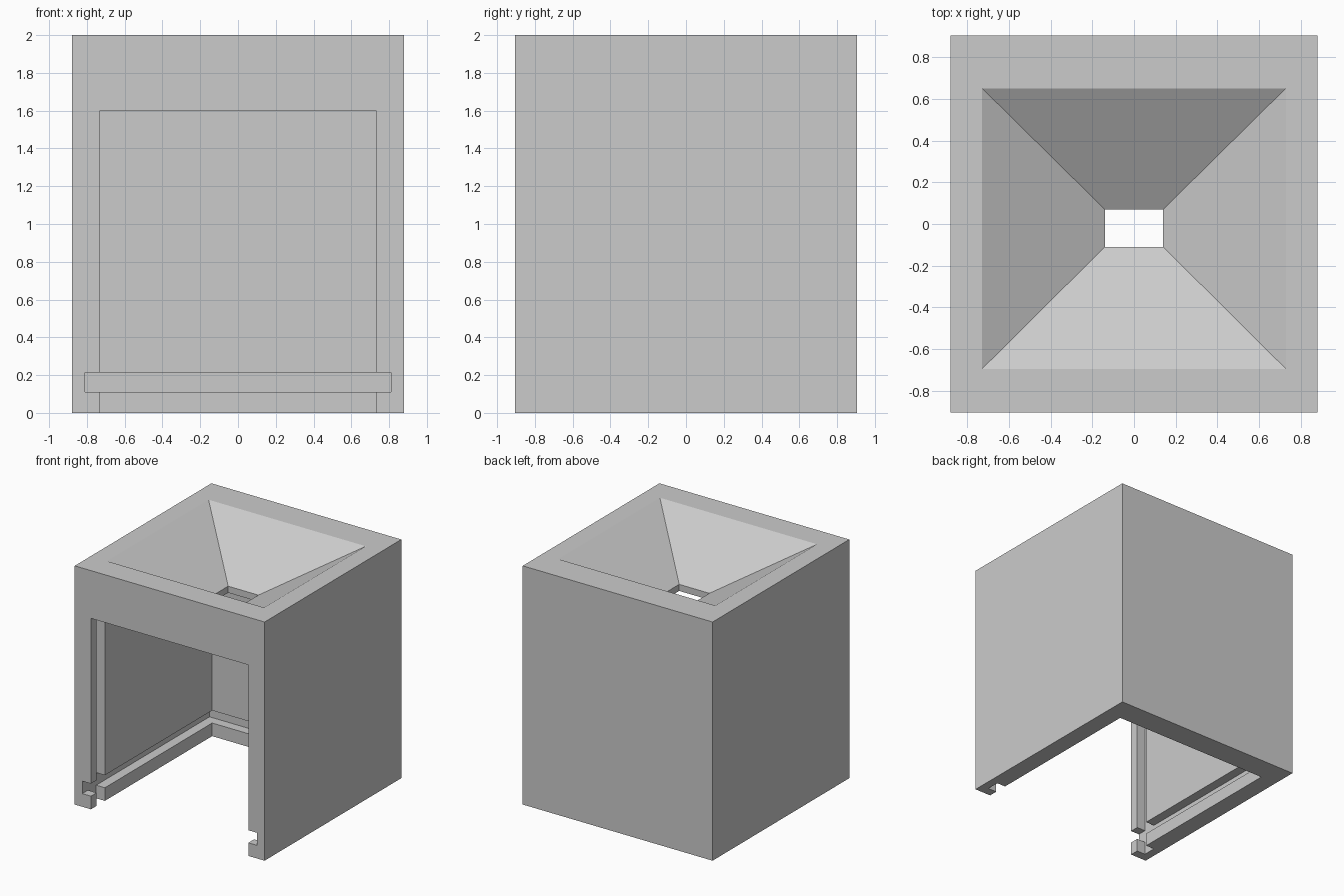
import bpy
import bmesh

cube = bpy.data.objects.get("Cube")
if cube:
    bpy.data.objects.remove(cube, do_unlink=True)

# Single grey material
grey = bpy.data.materials.new("plain_grey")
grey.use_nodes = True
colour = (0.6, 0.6, 0.6, 1)
grey.diffuse_color = colour
grey.node_tree.nodes["Principled BSDF"].inputs["Base Color"].default_value = colour


def loft(name, rings):
    """Closed solid through rectangles given as (half_width, y_front, y_back, z)."""
    bm = bmesh.new()
    loops = [[bm.verts.new(p) for p in ((-w, f, z), (w, f, z), (w, b, z), (-w, b, z))]
             for w, f, b, z in rings]
    bm.faces.new(loops[0][::-1])
    bm.faces.new(loops[-1])
    for low, high in zip(loops, loops[1:]):
        for i in range(4):
            j = (i + 1) % 4
            bm.faces.new((low[i], low[j], high[j], high[i]))
    mesh = bpy.data.meshes.new(name)
    bm.to_mesh(mesh)
    bm.free()
    mesh.materials.append(grey)
    obj = bpy.data.objects.new(name, mesh)
    bpy.context.collection.objects.link(obj)
    return obj


def box(name, w, front, back, low, high):
    return loft(name, [(w, front, back, low), (w, front, back, high)])


def carve(target, cutter):
    cutter.hide_render = True
    mod = target.modifiers.new(cutter.name, 'BOOLEAN')
    mod.operation = 'DIFFERENCE'
    mod.solver = 'EXACT'
    mod.object = cutter
    bpy.context.view_layer.objects.active = target
    bpy.ops.object.modifier_apply(modifier=mod.name)
    bpy.data.objects.remove(cutter, do_unlink=True)


# Outer block
housing = box("hopper_housing", 0.88, -0.905, 0.905, 0, 2)

# Chamber, open at the front and underneath
carve(housing, box("chamber", 0.73, -1, 0.70, -0.1, 1.6))

# Horizontal slot for a floor tray, running around the sides and back
carve(housing, box("tray_slot", 0.81, -1, 0.78, 0.11, 0.215))

# Upright slot for a front panel, just behind the front posts
carve(housing, box("panel_slot", 0.81, -0.83, -0.72, -0.1, 1.6))

# Funnel with a short straight throat into the chamber
slope = 0.1 * 0.585 / 0.345
carve(housing, loft("funnel", [
    (0.14, -0.11, 0.07, 1.5),
    (0.14, -0.11, 0.07, 1.655),
    (0.73 + slope, -0.695 - slope, 0.65 + slope, 2.1),
]))
